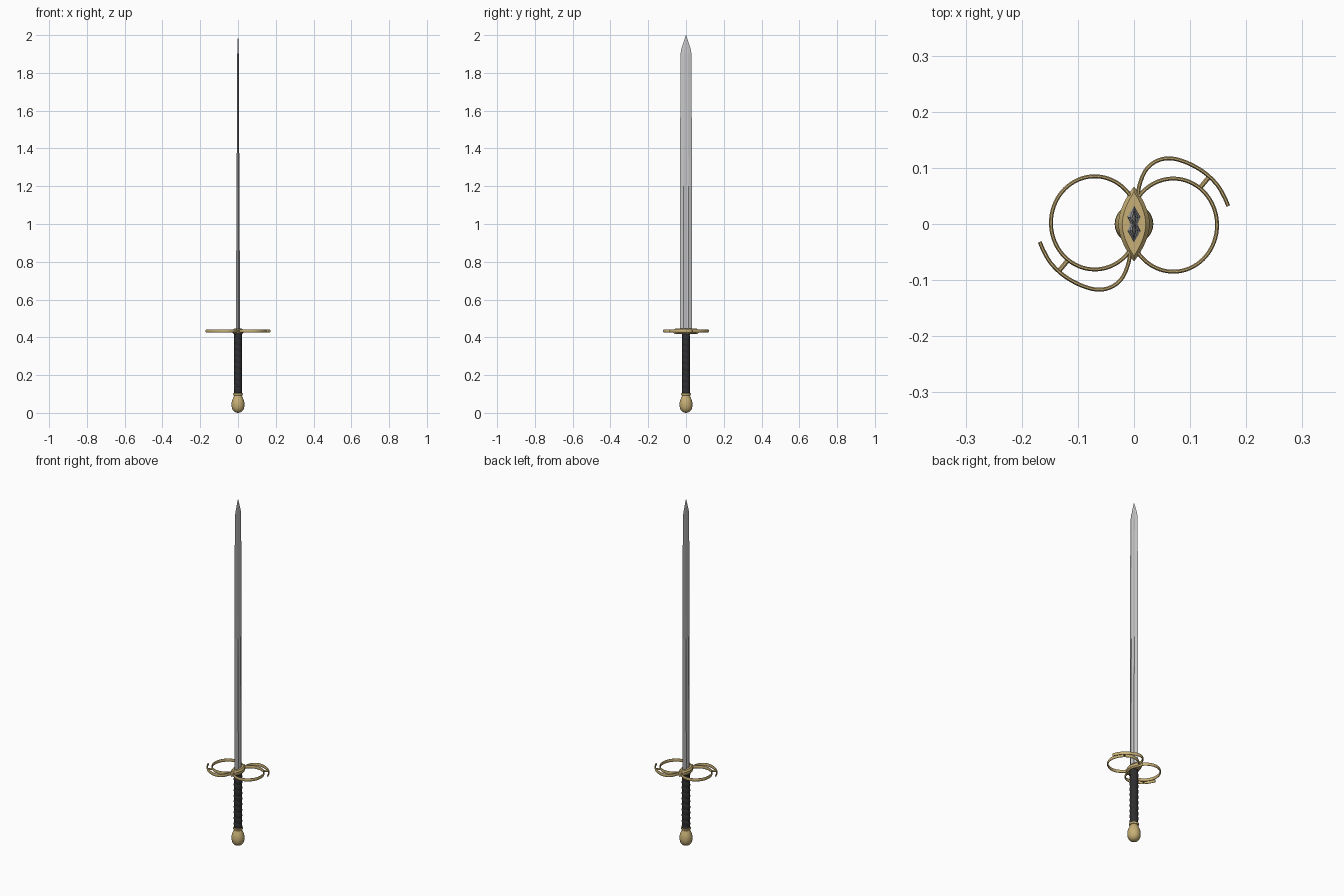
import bpy, bmesh, math
from mathutils import Vector

if "Cube" in bpy.data.objects:
    bpy.data.objects.remove(bpy.data.objects["Cube"])


def material(name, rgb):
    m = bpy.data.materials.new(name)
    m.diffuse_color = (*rgb, 1)
    m.use_nodes = True
    m.node_tree.nodes["Principled BSDF"].inputs["Base Color"].default_value = m.diffuse_color
    return m


gold = material("gold", (0.57, 0.43, 0.18))
steel = material("steel", (0.58, 0.58, 0.59))
black = material("black leather", (0.028, 0.028, 0.03))


def loft(name, rings, mat, angle=30, smooth=True):
    """Skin a list of equal-length closed rings and cap both ends."""
    bm = bmesh.new()
    vs = [[bm.verts.new(p) for p in r] for r in rings]
    n = len(rings[0])
    for a, b in zip(vs, vs[1:]):
        for i in range(n):
            j = (i + 1) % n
            bm.faces.new((a[i], a[j], b[j], b[i]))
    bm.faces.new(vs[0][::-1])
    bm.faces.new(vs[-1])
    bmesh.ops.remove_doubles(bm, verts=bm.verts, dist=1e-5)
    bmesh.ops.recalc_face_normals(bm, faces=bm.faces)
    me = bpy.data.meshes.new(name)
    bm.to_mesh(me)
    bm.free()
    me.materials.append(mat)
    ob = bpy.data.objects.new(name, me)
    bpy.context.collection.objects.link(ob)
    if smooth:
        bpy.ops.object.select_all(action='DESELECT')
        ob.select_set(True)
        bpy.context.view_layer.objects.active = ob
        bpy.ops.object.shade_smooth_by_angle(angle=math.radians(angle))
    return ob


def circle(z, r, n=32):
    fn = r if callable(r) else (lambda a: r)
    return [(fn(a) * math.cos(a), fn(a) * math.sin(a), z)
            for a in (2 * math.pi * i / n for i in range(n))]


def spline(pts, steps=6):
    """Catmull-Rom curve through the points."""
    p = [Vector(q) for q in pts]
    p = [2 * p[0] - p[1]] + p + [2 * p[-1] - p[-2]]
    out = []
    for i in range(1, len(p) - 2):
        a, b, c, d = p[i - 1:i + 3]
        for s in range(steps):
            t = s / steps
            out.append(0.5 * (2 * b + (c - a) * t + (2 * a - 5 * b + 4 * c - d) * t * t
                              + (3 * b - a - 3 * c + d) * t ** 3))
    return out + [p[-2]]


def bar(name, path, z, width, height, sign):
    """Sweep a rounded bar along a flat path; sign -1 turns it half a turn."""
    rings = []
    for i, p in enumerate(path):
        t = (path[min(i + 1, len(path) - 1)] - path[max(i - 1, 0)]).normalized()
        side = Vector((-t.y, t.x))
        ring = []
        for k in range(8):
            a = math.pi / 8 + k * math.pi / 4
            q = (p + side * math.cos(a) * width / 2) * sign
            ring.append((q.x, q.y, z + math.sin(a) * height / 2))
        rings.append(ring)
    loft(name, rings, gold, 50)


# Pommel: egg with a neck ring
pommel = [(0, 0.0005), (0.002, 0.012), (0.007, 0.021), (0.015, 0.0275), (0.026, 0.0325),
          (0.042, 0.0345), (0.056, 0.0335), (0.068, 0.0305), (0.078, 0.0265), (0.087, 0.0225),
          (0.092, 0.021), (0.093, 0.024), (0.097, 0.0255), (0.102, 0.0255), (0.105, 0.022)]
loft("pommel", [circle(z, r) for z, r in pommel], gold, 40)

# Grip: spiral leather wrap
N = 96
grip = []
for i in range(N + 1):
    z = 0.1 + 0.325 * i / N
    grip.append(circle(z, lambda a, z=z: 0.019 + 0.0035 * math.sqrt(
        abs(math.sin(math.pi * (z / 0.032) + a / 2)))))
loft("grip", grip, black, 35)


# Guard block: pointed oval plate with bevelled rims
def oval(z, s):
    pts = []
    for sx in (1, -1):
        for i in range(16):
            y = sx * (-1 + 2 * i / 16)
            pts.append((sx * 0.028 * (1 - abs(y) ** 1.8) * s, 0.067 * y * (0.4 + 0.6 * s), z))
    return pts


loft("guard_block", [oval(0.417, 0.8), oval(0.424, 1), oval(0.438, 1), oval(0.447, 0.75)],
     gold, 30)

# Guard loops and outer hooks, repeated by a half turn
ring_path = [Vector((0.07 + 0.078 * math.cos(a), -0.002 + 0.083 * math.sin(a)))
             for a in (math.radians(-146 + 292 * i / 56) for i in range(57))]
hook_path = spline([(0.006, 0.045), (0.010, 0.070), (0.021, 0.096), (0.040, 0.112),
                    (0.065, 0.117), (0.095, 0.109), (0.125, 0.092), (0.148, 0.070),
                    (0.161, 0.048), (0.168, 0.032)])
for side, s in (("right", 1), ("left", -1)):
    bar("guard_ring_" + side, ring_path, 0.434, 0.0075, 0.018, s)
    bar("guard_hook_" + side, hook_path, 0.434, 0.0075, 0.018, s)
    bar("guard_link_" + side, [Vector((0.119, 0.066)), Vector((0.134, 0.084))],
        0.434, 0.009, 0.012, s)


# Blade: flattened diamond with a shallow fuller, tapering to a point
def section(z, w, t, f=0.6):
    return [(0, -w, z), (t, -0.38 * w, z), (f * t, 0, z), (t, 0.38 * w, z),
            (0, w, z), (-t, 0.38 * w, z), (-f * t, 0, z), (-t, -0.38 * w, z)]


loft("blade", [section(0.43, 0.033, 0.0115), section(1.2, 0.032, 0.0075),
               section(1.90, 0.029, 0.004), section(1.93, 0.024, 0.0035),
               section(2.0, 0.0006, 0.0005)], steel, smooth=False)
